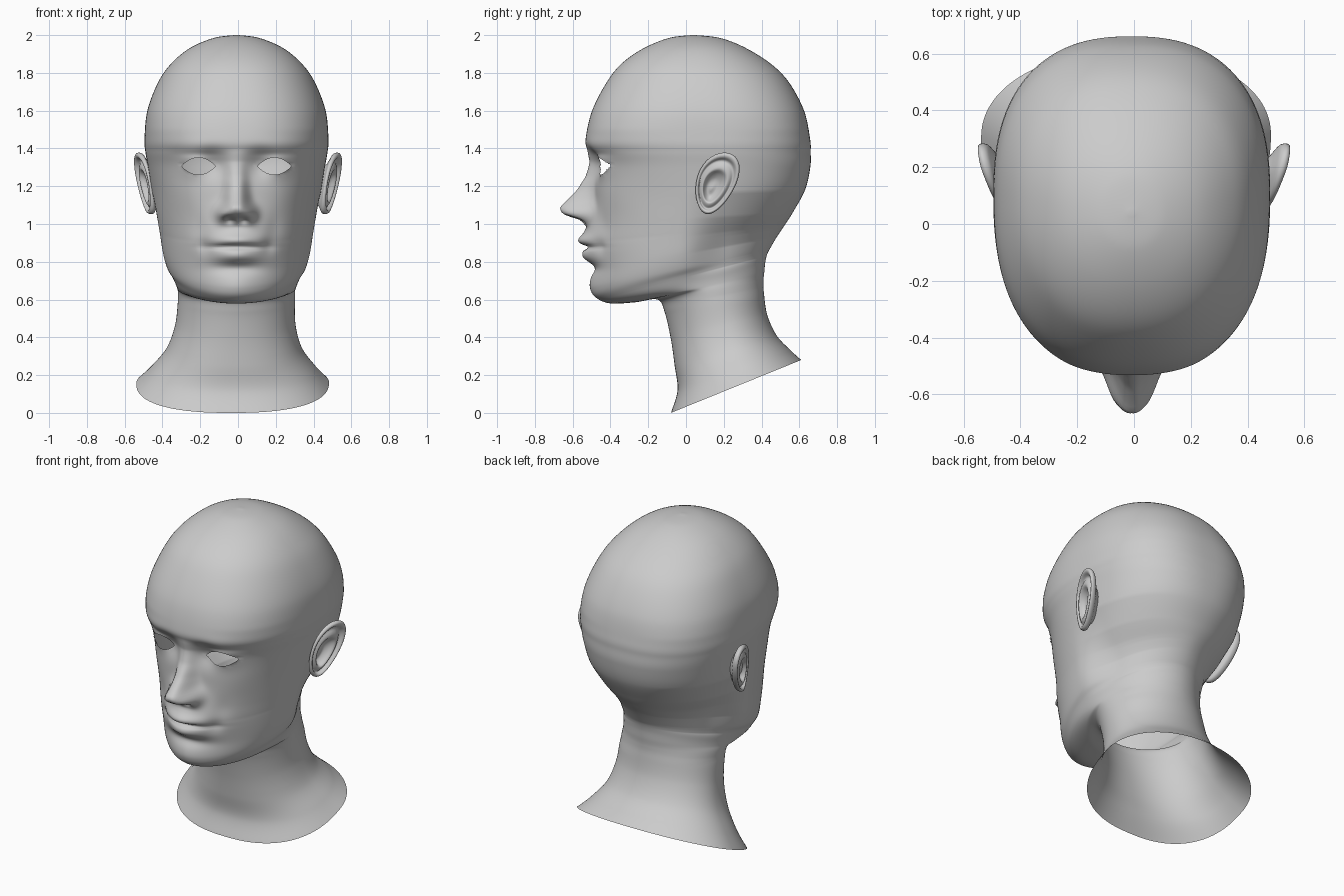
import bpy, bmesh, math
from math import sin, cos, pi, exp

CX = -0.008          # face centre line
HALF = 80            # segments per half ring
SUB = 12             # rings between two key sections

# Key sections, crown to neck: front z, front y, back z, back y, half width, y of widest point
SKULL = [
    (2.00, .03, 2.00, .05, .012, .04), (1.985, -.09, 1.985, .18, .12, .04),
    (1.93, -.225, 1.935, .31, .245, .05), (1.85, -.34, 1.85, .447, .345, .06),
    (1.75, -.42, 1.75, .545, .415, .08), (1.60, -.497, 1.60, .625, .472, .09),
    (1.45, -.531, 1.45, .657, .487, .10), (1.38, -.518, 1.38, .66, .482, .11),
    (1.30, -.498, 1.30, .658, .468, .12), (1.15, -.489, 1.18, .63, .447, .12),
    (1.00, -.50, 1.06, .565, .425, .09), (.88, -.51, .99, .52, .408, .06),
    (.75, -.497, .93, .48, .390, .03), (.66, -.495, .87, .445, .368, .02),
]
NECK = [
    (.61, -.47, .84, .43, .343, .02), (.58, -.40, .80, .42, .325, .03),
    (.585, -.27, .75, .415, .315, .06), (.60, -.15, .70, .41, .31, .10),
    (.53, -.112, .64, .412, .31, .14), (.39, -.08, .52, .43, .32, .19),
    (.25, -.06, .41, .48, .36, .23), (.12, -.045, .33, .555, .44, .27),
    (.00, -.08, .28, .61, .51, .31),
]
# Superellipse exponents by height, for the front and back half of each ring
N_FRONT = [(0, 2.4), (.3, 2.2), (.6, 1.9), (.9, 1.9), (1.3, 2.25), (1.5, 2.45), (2, 2.1)]
N_BACK = [(0, 2.1), (.5, 2.0), (.65, 1.9), (.85, 1.9), (1.2, 2.25), (1.5, 2.5), (2, 2.1)]
# How much of the jaw width carries on behind the ear, above the neck
NAPE = [(.56, 1), (.60, .2), (.75, .15), (.88, .4), (1.0, .75), (1.15, 1)]
# Face relief: |x|, z, spread x, spread z, height
RELIEF = [
    (0, .93, .15, .07, .035), (0, .913, .085, .022, .028),       # muzzle, upper lip
    (0, .878, .09, .009, -.034), (0, .828, .075, .026, .03),     # mouth line, lower lip
    (0, .768, .09, .025, -.022), (0, .67, .08, .05, .013),       # chin dip, chin
    (.17, .885, .025, .03, -.015), (.20, .98, .03, .05, -.010),  # mouth corner, smile fold
    (.075, 1.055, .026, .032, .06), (.038, 1.022, .018, .012, -.03),  # nose wing, nostril
    (.13, 1.315, .05, .05, -.04), (.20, 1.31, .09, .055, -.020), # eye socket
    (.20, 1.305, .065, .045, .034), (.20, 1.37, .08, .012, -.006),  # eyeball, lid crease
    (.20, 1.415, .10, .03, .006), (.27, 1.15, .08, .08, .014),   # brow, cheek
]
NOSE = [(.985, 0), (1.02, .045), (1.045, .13), (1.065, .162), (1.09, .172),
        (1.18, .088), (1.25, .04), (1.33, .010), (1.40, 0)]


def lerp_table(t, x):
    if x <= t[0][0]:
        return t[0][1]
    for (a, u), (b, v) in zip(t, t[1:]):
        if x <= b:
            return u + (v - u) * (x - a) / (b - a)
    return t[-1][1]


def spline(keys, sub):
    out = []
    for i in range(len(keys) - 1):
        k = [keys[max(0, min(len(keys) - 1, i + d))] for d in (-1, 0, 1, 2)]
        for j in range(sub):
            t = j / sub
            out.append([.5 * (2 * b + (c - a) * t + (2 * a - 5 * b + 4 * c - d) * t * t
                              + (3 * b - a - 3 * c + d) * t ** 3) for a, b, c, d in zip(*k)])
    return out + [list(keys[-1])]


def relief(x, z):
    x = abs(x)
    h = sum(a * exp(-.5 * (((x - x0) / sx) ** 2 + ((z - z0) / sz) ** 2))
            for x0, z0, sx, sz, a in RELIEF)
    s = lerp_table([(1.06, .070), (1.18, .056), (1.33, .05)], z)
    return h + lerp_table(NOSE, z) * exp(-(x / s) ** 2.8)


def skin_rings(bm, rings):
    for r, q in zip(rings, rings[1:]):
        n = len(r)
        for i in range(n):
            bm.faces.new((r[i], r[(i + 1) % n], q[(i + 1) % n], q[i]))


def finish(bm, name):
    bmesh.ops.recalc_face_normals(bm, faces=bm.faces)
    me = bpy.data.meshes.new(name)
    bm.to_mesh(me)
    bm.free()
    ob = bpy.data.objects.new(name, me)
    bpy.context.collection.objects.link(ob)
    for p in me.polygons:
        p.use_smooth = True
    return ob


# Head and neck as one continuous loft
bm = bmesh.new()
rings = []
for zf, yf, zb, yb, w, yc in spline(SKULL + NECK, SUB):
    ef, eb = 2 / lerp_table(N_FRONT, zf), 2 / lerp_table(N_BACK, zf)
    w_nape = .312 + (w - .312) * lerp_table(NAPE, zf)
    ring = []
    for i in range(2 * HALF):
        s = i / HALF - 1
        a = pi * abs(s) ** 1.35            # denser at the face
        c = cos(a)
        e, yend = (ef, yf) if c > 0 else (eb, yb)
        y = yc + (yend - yc) * abs(c) ** e
        t = max(0, min(1, (y + .03) / .25))
        wide = w + (w_nape - w) * t * t * (3 - 2 * t)
        x = math.copysign(wide * max(0, sin(a)) ** e, s)
        z = zf + (zb - zf) * (y - yf) / (yb - yf)
        front = max(0, min(1, (-.1 - y) / .15))
        if front and .56 < z < 1.6:
            y -= front * relief(x, z)
        x += CX - .027 * max(0, (.6 - z) / .6)
        ring.append(bm.verts.new((x, y, z)))
    rings.append(ring)
bm.faces.new(rings[0])
skin_rings(bm, rings)


# Almond-shaped eye openings
def almond(v, side):
    dx, dz = v.x - CX - side * .201, v.z - 1.306
    return (dx / .091) ** 2 + abs(dz) / .045


for side in (-1, 1):
    hole = [f for f in bm.faces if f.calc_center_median().y < -.2
            and almond(f.calc_center_median(), side) < 1]
    rim = {v for f in hole for v in f.verts if any(g not in hole for g in v.link_faces)}
    bmesh.ops.delete(bm, geom=hole, context='FACES')
    for v in rim:
        for _ in range(4):
            k = max(.2, almond(v.co, side)) ** -.6
            v.co.x = CX + side * .201 + (v.co.x - CX - side * .201) * k
            v.co.z = 1.306 + (v.co.z - 1.306) * k
finish(bm, "head_and_neck")

# Ears: one radial profile (radius, outward offset) swept round a leaning oval
EAR = [(.04, -.02), (.25, -.025), (.42, -.008), (.54, .016), (.66, .012), (.78, .0),
       (.87, .02), (.95, .022), (1, .008), (.97, -.01), (.85, -.022), (.62, -.045), (.45, -.1)]
for side, name in ((-1, "left_ear"), (1, "right_ear")):
    bm = bmesh.new()
    rings = []
    for r, off in spline(EAR, 3):
        ring = []
        for i in range(48):
            t = 2 * pi * i / 48
            dz = .163 * r * cos(t) - .03 * (1 - r)
            dy = .107 * r * sin(t) * (1 + .2 * cos(t)) + .27 * dz - .02 * (1 - r)
            y, z = .160 + dy, 1.215 + dz
            fade = 1 - .6 * max(0, -sin(t)) * r
            x = .442 + .24 * (y - .06) + .13 * (z - 1.05) + off * fade
            ring.append(bm.verts.new((side * x, y, z)))
        rings.append(ring)
    bm.faces.new(rings[0])
    skin_rings(bm, rings)
    finish(bm, name)
